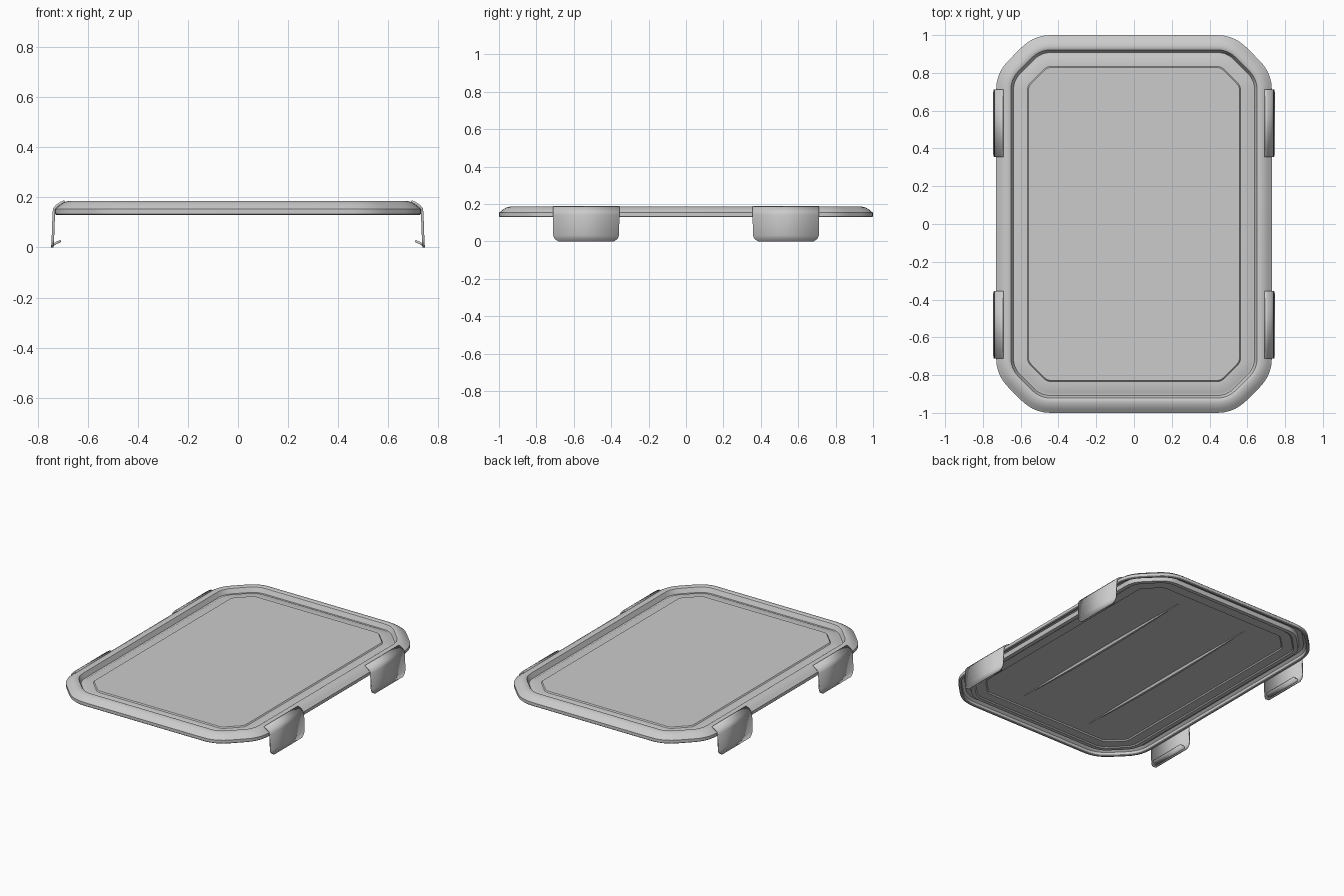
import bpy, bmesh, math
from mathutils import Vector

if "Cube" in bpy.data.objects:
    bpy.data.objects.remove(bpy.data.objects["Cube"])


def finish(name, bm, smooth=30):
    bmesh.ops.recalc_face_normals(bm, faces=bm.faces)
    me = bpy.data.meshes.new(name)
    bm.to_mesh(me)
    bm.free()
    ob = bpy.data.objects.new(name, me)
    bpy.context.collection.objects.link(ob)
    bpy.ops.object.select_all(action='DESELECT')
    ob.select_set(True)
    bpy.context.view_layer.objects.active = ob
    bpy.ops.object.shade_smooth_by_angle(angle=math.radians(smooth))
    return ob


def outline(d, z):
    """Rounded, chamfered rectangle inset by d from the lid edge."""
    hx, hy = 0.73 - d, 1.0 - d
    c = 0.20 - 0.586 * d
    t = max(0.09 - 0.41 * d, 0.015)
    k = t * math.sqrt(0.5)
    quarter = []
    for a, p, b in (((hx, hy - c - t), (hx, hy - c), (hx - k, hy - c + k)),
                    ((hx - c + k, hy - k), (hx - c, hy), (hx - c - t, hy))):
        a, p, b = Vector(a), Vector(p), Vector(b)
        for i in range(6):
            s = i / 5
            quarter.append(a * (1 - s) ** 2 + p * 2 * s * (1 - s) + b * s * s)
    pts = []
    for sx, sy in ((1, 1), (-1, 1), (-1, -1), (1, -1)):
        q = quarter if sx * sy > 0 else quarter[::-1]
        pts += [(sx * p.x, sy * p.y, z) for p in q]
    return pts


# Lid shell: inset/height profile from top panel, over the rim, to underside
profile = [(0.172, 0.163), (0.166, 0.156), (0.110, 0.156), (0.102, 0.152),
           (0.092, 0.152), (0.078, 0.182), (0.070, 0.186), (0.058, 0.186),
           (0.040, 0.182), (0.020, 0.170), (0.006, 0.158), (0.0, 0.154),
           (0.0, 0.134), (0.004, 0.130), (0.014, 0.130), (0.018, 0.134),
           (0.020, 0.152), (0.036, 0.164), (0.064, 0.164), (0.070, 0.138),
           (0.096, 0.138), (0.104, 0.144), (0.166, 0.144), (0.172, 0.151)]
bm = bmesh.new()
rings = [[bm.verts.new(p) for p in outline(d, z)] for d, z in profile]
n = len(rings[0])
for r0, r1 in zip(rings, rings[1:]):
    for i in range(n):
        j = (i + 1) % n
        bm.faces.new((r0[i], r0[j], r1[j], r1[i]))
bm.faces.new(rings[0])
bm.faces.new(rings[-1])
finish("lid_shell", bm)


# Slim arched stiffening ribs under the panel
for side, x in (("left", -0.26), ("right", 0.26)):
    bm = bmesh.new()
    N = 24
    rows = []
    for i in range(N + 1):
        u = -1 + 2 * i / N
        f = 1 - u * u
        y, w, z = 0.73 * u, 0.003 + 0.012 * f, 0.150 - 0.014 * f
        rows.append([bm.verts.new(v) for v in
                     ((x - w, y, 0.153), (x - w * 0.5, y, z),
                      (x + w * 0.5, y, z), (x + w, y, 0.153))])
    for a, b in zip(rows, rows[1:]):
        for k in range(4):
            m = (k + 1) % 4
            bm.faces.new((a[k], a[m], b[m], b[k]))
    bm.faces.new(rows[0])
    bm.faces.new(rows[-1])
    finish("underside_rib_" + side, bm)


def strip(name, rows, sx, yc, thick):
    """Bent plate through (x, z, half width) rows."""
    bm = bmesh.new()
    pairs = [[bm.verts.new((sx * x, yc + s * w, z)) for s in (-1, 1)]
             for x, z, w in rows]
    for a, b in zip(pairs, pairs[1:]):
        bm.faces.new((a[0], a[1], b[1], b[0]))
    ob = finish(name, bm)
    mod = ob.modifiers.new("thickness", 'SOLIDIFY')
    mod.thickness = thick
    mod.offset = 0
    mod.use_even_offset = True


# Four side latches, each a bent flap with an inward hook
flap = [(0.692, 0.184, 0.178), (0.705, 0.178, 0.178), (0.722, 0.167, 0.178),
        (0.733, 0.154, 0.178), (0.735, 0.142, 0.178), (0.739, 0.032, 0.176),
        (0.740, 0.014, 0.168), (0.741, 0.000, 0.148)]
hook = [(0.740, 0.008, 0.135), (0.728, 0.017, 0.135), (0.707, 0.026, 0.130)]
for sx, side in ((-1, "left"), (1, "right")):
    for sy, end in ((-1, "front"), (1, "back")):
        strip(f"latch_flap_{side}_{end}", flap, sx, sy * 0.534, 0.010)
        strip(f"latch_hook_{side}_{end}", hook, sx, sy * 0.534, 0.009)
        # hinge line between lid edge and latch
        bm = bmesh.new()
        bmesh.ops.create_cube(bm, size=1)
        for v in bm.verts:
            v.co = (sx * 0.730 + v.co.x * 0.012, sy * 0.534 + v.co.y * 0.34,
                    0.146 + v.co.z * 0.012)
        finish(f"latch_hinge_{side}_{end}", bm)
